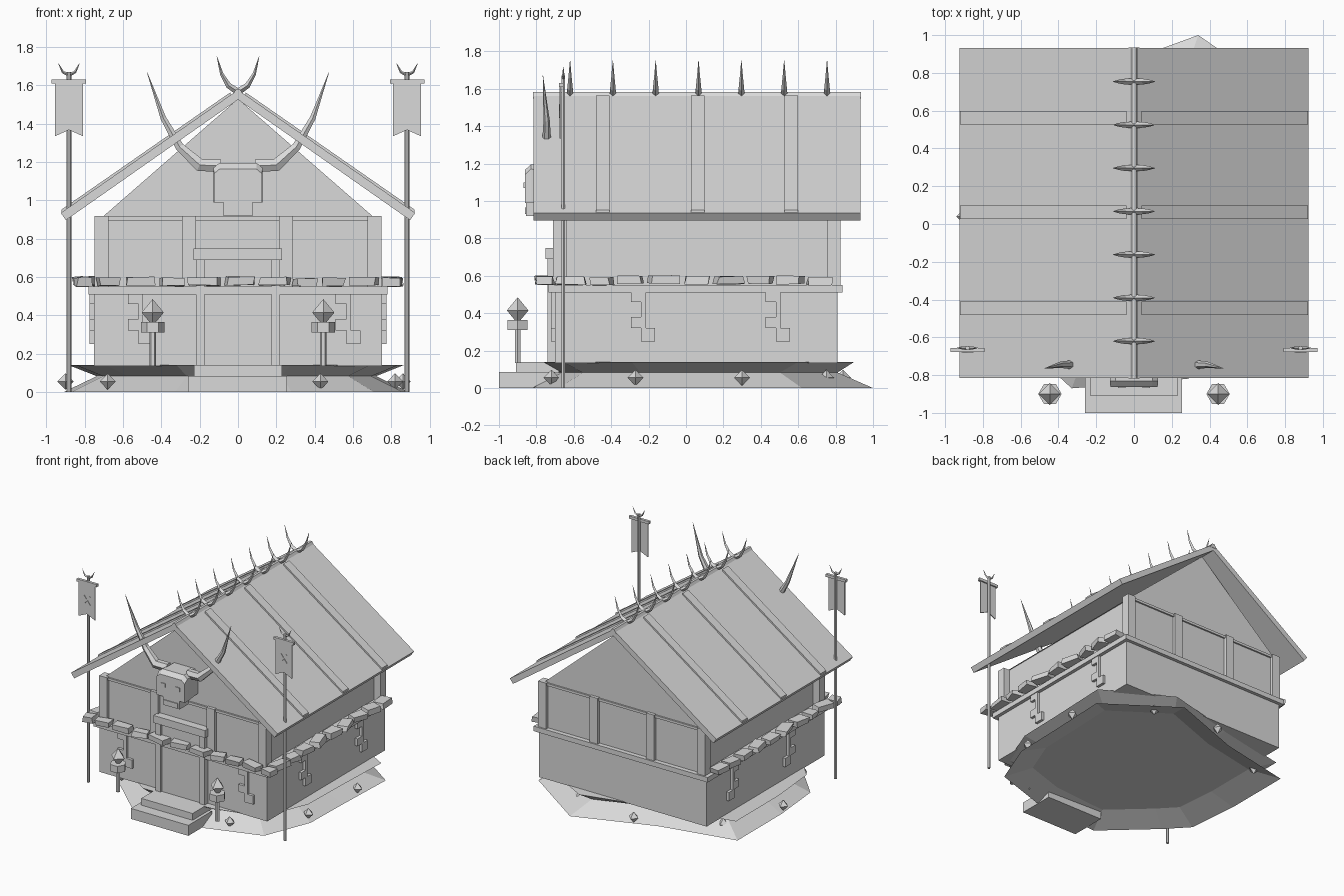
import bpy, bmesh, math, random
from mathutils import Vector, Matrix

random.seed(4)
if "Cube" in bpy.data.objects:
    bpy.data.objects.remove(bpy.data.objects["Cube"], do_unlink=True)

GREY = (0.7, 0.7, 0.7, 1)
stone_grey = bpy.data.materials.new("stone_grey")
stone_grey.use_nodes = True
stone_grey.diffuse_color = GREY
stone_grey.node_tree.nodes["Principled BSDF"].inputs["Base Color"].default_value = GREY


def finish(name, bm):
    bmesh.ops.recalc_face_normals(bm, faces=bm.faces)
    mesh = bpy.data.meshes.new(name)
    bm.to_mesh(mesh)
    bm.free()
    mesh.materials.append(stone_grey)
    obj = bpy.data.objects.new(name, mesh)
    bpy.context.collection.objects.link(obj)
    return obj


def loft(name, rings):
    """Skin a list of equal-length point rings and cap both ends."""
    bm = bmesh.new()
    rows = [[bm.verts.new(p) for p in ring] for ring in rings]
    n = len(rows[0])
    for a, b in zip(rows, rows[1:]):
        for i in range(n):
            j = (i + 1) % n
            bm.faces.new((a[i], a[j], b[j], b[i]))
    bm.faces.new(rows[0])
    bm.faces.new(rows[-1])
    return finish(name, bm)


def prism(name, profile, y0, y1):
    return loft(name, [[(x, y, z) for x, z in profile] for y in (y0, y1)])


def box(name, x, y, z, turn=None, jitter=0):
    """Box from (min, max) ranges; turn is (angle, axis)."""
    bm = bmesh.new()
    bmesh.ops.create_cube(bm, size=1)
    mid = Vector([(a + b) / 2 for a, b in (x, y, z)])
    size = Vector([b - a for a, b in (x, y, z)])
    rot = Matrix.Rotation(turn[0], 3, turn[1]) if turn else Matrix.Identity(3)
    for v in bm.verts:
        p = v.co * size
        p += Vector([random.uniform(-jitter, jitter) * s for s in (1, 1, 0.4)])
        v.co = rot @ p + mid
    return finish(name, bm)


def cylinder(name, x, y, z0, z1, r, sides=6):
    circle = [(x + r * math.cos(a), y + r * math.sin(a))
              for a in (math.tau * i / sides for i in range(sides))]
    return loft(name, [[(px, py, z) for px, py in circle] for z in (z0, z1)])


def crystal(name, x, y, z, r, h):
    bm = bmesh.new()
    ring = [bm.verts.new((x + dx * r, y + dy * r, z))
            for dx, dy in ((1, 0), (0, 1), (-1, 0), (0, -1))]
    for dz in (h, -h):
        tip = bm.verts.new((x, y, z + dz))
        for i in range(4):
            bm.faces.new((ring[i], ring[(i + 1) % 4], tip))
    return finish(name, bm)


def horn(name, path, radii, sides=5):
    """Tapered tube along a path in the xz plane."""
    rings = []
    pts = [Vector(p) for p in path]
    for i, (p, r) in enumerate(zip(pts, radii)):
        d = (pts[min(i + 1, len(pts) - 1)] - pts[max(i - 1, 0)]).normalized()
        across = Vector((0, 1, 0))
        up = d.cross(across).normalized()
        rings.append([p + r * (math.cos(a) * across + math.sin(a) * up)
                      for a in (math.tau * k / sides for k in range(sides))])
    return loft(name, rings)


# Rocky footing: hollow underside, sloping skirt, overhanging lip
rim = [(.86, -.3), (.87, .1), (.89, .62), (.34, 1), (-.29, .77), (-.91, .64),
       (-.91, .08), (-.87, -.35), (-.71, -.52), (-.33, -.87), (.28, -.82), (.71, -.68)]
def rim_ring(scale, z):
    return [(x * scale, max(-.76, min(.9, y * scale)), z) for x, y in rim]
loft("rock_footing", [rim_ring(.78, .07), [(x, y, 0) for x, y in rim],
                      rim_ring(.81, .083), rim_ring(.97, .14)])
for x, y in ((-.68, -.52), (.43, -.72), (.82, -.27), (.86, .3), (.43, .75),
             (-.12, .84), (-.72, .55), (-.9, .04)):
    crystal("footing_crystal", x, y, .055, .042, .043)

# Entrance steps
box("lower_step", (-.26, .255), (-1, -.7), (0, .085))
box("upper_step", (-.23, .23), (-.91, -.68), (.08, .14))

# Walls
box("lower_wall", (-.752, .752), (-.7, .81), (.135, .52))
box("wall_ledge", (-.78, .78), (-.735, .837), (.51, .55))
box("upper_wall", (-.69, .69), (-.685, .8), (.54, .92))
prism("gable_wall", [(-.7, .92), (.7, .92), (0, 1.53)], -.685, .8)
for side, y0 in (("front", -.71), ("back", .755)):
    for x in (-.712, -.255, .25, .712):
        box(side + "_post", (x - .036, x + .036), (y0, y0 + .07), (.54, .92))
    box(side + "_rail", (-.69, .69), (y0 + .012, y0 + .058), (.895, .915))

# Jagged stonework patches: offsets along the wall and height ranges
PATCH = ((0, .08, .46, .515), (.055, .08, .38, .46), (0, .08, .32, .38), (.055, .13, .25, .32))
for a, b, z0, z1 in PATCH:
    for y in (-.295, .425):
        for s in (-1, 1):
            box("side_patch", sorted((s * .74, s * .774)), (y + a, y + b), (z0, z1))
    for x in (-.575, .51):
        box("front_patch", (x + a, x + b), (-.722, -.69), (z0, z1))

# Door
box("door_panel", (-.18, .175), (-.725, -.69), (.135, .69))
for s in (-1, 1):
    box("door_jamb", sorted((s * .175, s * .22)), (-.74, -.69), (.135, .7))
box("door_lintel", (-.232, .23), (-.75, -.68), (.69, .75))

# Loose stones along the ledge on the front and both sides
def stone(x, y):
    z = random.uniform(.55, .56)
    box("ledge_stone", x, y, (z, z + .042), (random.uniform(-.3, .3), 'Z'), .009)
front_gaps = (-.86, -.75, -.6, -.42, -.27, -.08, .1, .28, .42, .57, .74, .87)
side_gaps = (-.71, -.52, -.38, -.22, -.02, .14, .32, .48, .635, .79)
for a, b in zip(front_gaps, front_gaps[1:]):
    stone((a + .018, b - .018), (-.79, -.71))
for a, b in zip(side_gaps, side_gaps[1:]):
    for s in (-1, 1):
        stone(sorted((s * .755, s * .84)), (a + .018, b - .018))

# Roof, raised strips and ridge beam
prism("roof", [(0, 1.577), (.925, .935), (.898, .897), (0, 1.526), (-.898, .897), (-.925, .935)],
      -.815, .933)
for y in (-.445, .063, .563):
    for s in (-1, 1):
        prism("roof_strip", [(s * .04, 1.564), (s * .92, .953), (s * .92, .93), (s * .04, 1.54)],
              y - .036, y + .036)
prism("ridge_beam", [(-.03, 1.548), (.03, 1.548), (.01, 1.582), (-.01, 1.582)], -.817, .935)

# Pairs of spikes on the ridge
for i in range(7):
    y = -.62 + i * .229
    for s in (-1, 1):
        horn("ridge_horn", [(-s * .01, y, 1.56), (s * .05, y, 1.6), (s * .085, y, 1.66),
                            (s * .11, y, 1.75)], (.018, .015, .009, .001), 4)

# Horned head above the door
def head_ring(y, w, z0, z1):
    return [(-w, y, z0), (w, y, z0), (w, y, z1 - .025), (w - .03, y, z1),
            (-w + .03, y, z1), (-w, y, z1 - .025)]
loft("head", [head_ring(-.66, .12, 1.0, 1.19), head_ring(-.83, .128, .99, 1.195),
              head_ring(-.862, .125, .99, 1.165)])
box("snout", (-.075, .075), (-.855, -.74), (.92, .995))
box("nose_plate", (-.062, .062), (-.862, -.854), (.93, .965))
for s in (-1, 1):
    box("eye_plate", sorted((s * .045, s * .085)), (-.868, -.86), (1.07, 1.1))
    horn("head_horn", [(s * .09, -.76, 1.18), (s * .2, -.765, 1.185), (s * .305, -.745, 1.28),
                       (s * .39, -.745, 1.43), (s * .475, -.765, 1.67)],
         (.038, .038, .026, .017, .001), 6)

for s in (-1, 1):
    # Lantern posts
    x, y = s * .445, -.9
    cylinder("lantern_post", x, y, .135, .32, .018)
    cylinder("lantern_cap", x, y, .31, .365, .062)
    crystal("lantern_crystal", x, y, .415, .058, .07)
    # Banner poles
    x, y = s * .882, -.656
    cylinder("banner_pole", x, y, 0, 1.67, .012)
    box("banner_bar", (x - .09, x + .09), (y - .022, y), (1.61, 1.632))
    prism("banner", [(x - .073, 1.62), (x + .073, 1.62), (x + .073, 1.335), (x, 1.368),
                     (x - .073, 1.335)], y - .019, y - .011)
    for t in (-1, 1):
        box("banner_cross", (x - .045, x + .045), (y - .023, y - .018), (1.476, 1.486),
            (t * .9, 'Y'))
        horn("pole_horn", [(x, y, 1.655), (x + t * .032, y, 1.67), (x + t * .055, y, 1.715)],
             (.01, .007, .001), 4)
